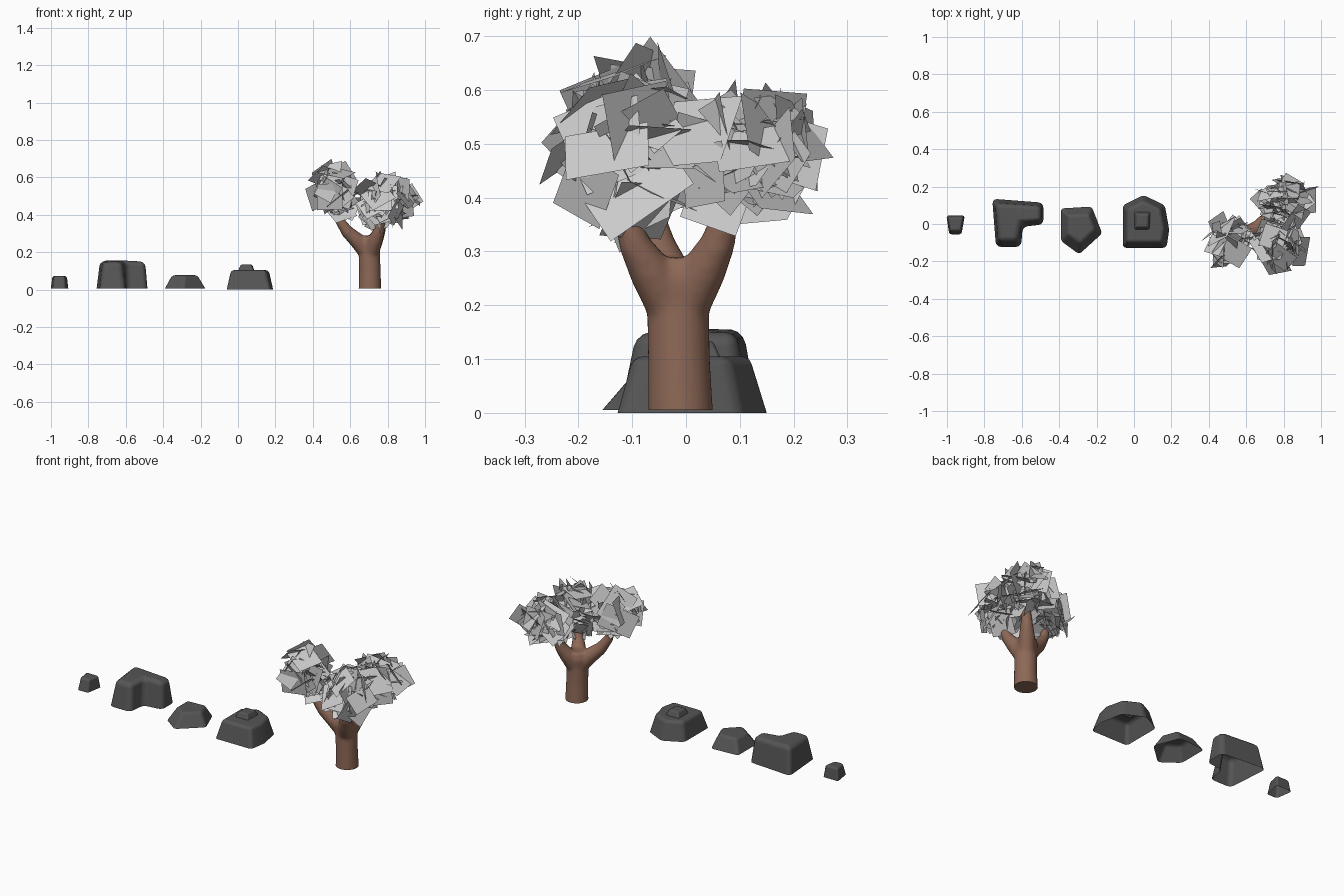
import bpy, bmesh, math, random
from mathutils import Vector, Quaternion

if "Cube" in bpy.data.objects:
    bpy.data.objects.remove(bpy.data.objects["Cube"])

random.seed(11)


def material(name, rgb):
    m = bpy.data.materials.new(name)
    m.diffuse_color = (*rgb, 1)
    m.use_nodes = True
    m.node_tree.nodes["Principled BSDF"].inputs["Base Color"].default_value = m.diffuse_color
    return m


STONE = material("stone", (0.09, 0.09, 0.09))
BARK = material("bark", (0.27, 0.14, 0.095))


def finish(bm, name, mat=None, smooth=False):
    me = bpy.data.meshes.new(name)
    bm.to_mesh(me)
    bm.free()
    ob = bpy.data.objects.new(name, me)
    bpy.context.collection.objects.link(ob)
    if mat:
        me.materials.append(mat)
    for p in me.polygons:
        p.use_smooth = smooth
    return ob


def rock(name, base, top, z0, z1, bevel, split=None):
    """Tapered stone, open underneath; z1 is one height or one per corner."""
    n = len(base)
    heights = z1 if isinstance(z1, (list, tuple)) else [z1] * n
    bm = bmesh.new()
    lo = [bm.verts.new((x, y, z0)) for x, y in base]
    hi = [bm.verts.new((x, y, z)) for (x, y), z in zip(top, heights)]
    for i in range(n):
        j = (i + 1) % n
        bm.faces.new((lo[i], lo[j], hi[j], hi[i]))
    if split:  # top folded along the line between two corners
        a, b = split
        bm.faces.new(hi[a:b + 1])
        bm.faces.new(hi[b:] + hi[:a + 1])
    else:
        bm.faces.new(hi)
    ob = finish(bm, name, STONE, True)
    b = ob.modifiers.new("rounded_edges", 'BEVEL')
    b.width = bevel
    b.segments = 3
    b.limit_method = 'ANGLE'
    b.angle_limit = math.radians(25)
    b.harden_normals = True
    return ob


# Stones, from left to right
rock("pebble",
     [(-1.003, .045), (-.988, -.055), (-.922, -.055), (-.905, .045)],
     [(-.994, .036), (-.982, -.036), (-.927, -.036), (-.913, .036)], .005, .073, .012)
rock("corner_rock",
     [(-.758, .135), (-.738, -.122), (-.604, -.122), (-.595, -.015), (-.484, -.002), (-.485, .114)],
     [(-.74, .108), (-.722, -.092), (-.624, -.092), (-.602, .01), (-.496, .018), (-.497, .094)],
     .005, [.154, .148, .148, .157, .149, .149], .026, (0, 3))
rock("five_sided_rock",
     [(-.391, .083), (-.391, -.09), (-.293, -.162), (-.17, -.05), (-.226, .093)],
     [(-.352, .045), (-.352, -.055), (-.285, -.1), (-.213, -.03), (-.243, .05)],
     .005, .077, .015)
rock("wide_rock",
     [(-.06, -.127), (.174, -.127), (.188, -.03), (.165, .1), (.05, .155), (-.06, .1)],
     [(-.037, -.098), (.147, -.098), (.164, -.02), (.14, .078), (.05, .123), (-.037, .078)],
     0, .105, .018)
rock("wide_rock_cap",
     [(.0, -.032), (.085, -.032), (.09, .066), (.0, .066)],
     [(.014, -.016), (.072, -.016), (.076, .05), (.016, .05)], .098, .134, .008)


# Tree: overlapping tapered limbs fused into one smooth trunk
def limb(bm, path, sides=18):
    pts = [Vector(p[:3]) for p in path]
    rings = []
    for i, p in enumerate(path):
        t = pts[min(i + 1, len(pts) - 1)] - pts[max(i - 1, 0)]
        q = Vector((0, 0, 1)).rotation_difference(t)
        rings.append([bm.verts.new(pts[i] + q @ Vector((p[3] * math.cos(a), p[3] * math.sin(a), 0)))
                      for a in (2 * math.pi * k / sides for k in range(sides))])
    for r, s in zip(rings, rings[1:]):
        for k in range(sides):
            m = (k + 1) % sides
            bm.faces.new((r[k], r[m], s[m], s[k]))
    bm.faces.new(rings[0][::-1])
    bm.faces.new(rings[-1])


LIMBS = [
    [(.705, -.01, -.04, .062), (.705, -.01, .0, .061), (.705, -.013, .1, .058),
     (.702, -.015, .2, .058), (.70, -.015, .25, .063), (.70, -.015, .288, .052)],
    [(.69, -.015, .2, .046), (.638, -.035, .262, .043), (.583, -.053, .312, .034),
     (.54, -.066, .375, .025), (.51, -.075, .50, .013)],
    [(.71, .0, .2, .045), (.735, .034, .267, .042), (.757, .059, .315, .033),
     (.775, .077, .38, .024), (.79, .095, .48, .013)],
    [(.71, -.03, .2, .045), (.735, -.068, .267, .040), (.755, -.096, .315, .03),
     (.766, -.112, .38, .022), (.772, -.12, .47, .012)],
]
bm = bmesh.new()
for path in LIMBS:
    limb(bm, path)
trunk = finish(bm, "trunk_and_branches", BARK, True)
r = trunk.modifiers.new("fuse", 'REMESH')
r.mode = 'VOXEL'
r.voxel_size = .007
r.use_smooth_shade = True
s = trunk.modifiers.new("soften", 'SMOOTH')
s.factor = .5
s.iterations = 12
bpy.ops.object.select_all(action='DESELECT')
bpy.context.view_layer.objects.active = trunk
trunk.select_set(True)
bpy.ops.object.convert(target='MESH')

# Flat foot of the trunk
bm = bmesh.new()
bm.from_mesh(trunk.data)
bmesh.ops.bisect_plane(bm, geom=bm.verts[:] + bm.edges[:] + bm.faces[:],
                       plane_co=(0, 0, .005), plane_no=(0, 0, 1), clear_inner=True)
bmesh.ops.holes_fill(bm, edges=[e for e in bm.edges if e.is_boundary], sides=0)
bm.to_mesh(trunk.data)
bm.free()
bpy.ops.object.shade_smooth_by_angle(angle=math.radians(50))


# Leaves: loose flat cards kept inside one rounded volume per branch
def leaf_cluster(name, centre, radii, count):
    bm = bmesh.new()
    c = Vector(centre)
    made = tries = 0
    while made < count and tries < 30000:
        tries += 1
        d = Vector([random.gauss(0, 1) for _ in range(3)]).normalized()
        pos = Vector([d[i] * radii[i] for i in range(3)]) * random.uniform(.15, .85)
        tilt = d + .7 * Vector([random.gauss(0, 1) for _ in range(3)])
        q = tilt.to_track_quat('Z', 'Y') @ Quaternion((0, 0, 1), random.uniform(0, math.tau))
        w, h = random.uniform(.055, .095), random.uniform(.05, .075)
        corners = [pos + q @ Vector((sx * w, sy * h, 0))
                   for sx, sy in ((-1, -1), (1, -1), (1, 1), (-1, 1))]
        if any(sum((v[i] / radii[i]) ** 2 for i in range(3)) > 1.1 for v in corners):
            continue
        # nothing may reach past the overall length
        if max((c + v).x for v in corners) > .998:
            continue
        bm.faces.new([bm.verts.new(c + v) for v in corners])
        made += 1
    return finish(bm, name)


leaf_cluster("left_leaves", (.515, -.09, .52), (.17, .175, .18), 50)
leaf_cluster("back_leaves", (.81, .115, .485), (.20, .185, .17), 60)
leaf_cluster("front_leaves", (.775, -.11, .475), (.18, .175, .185), 54)
